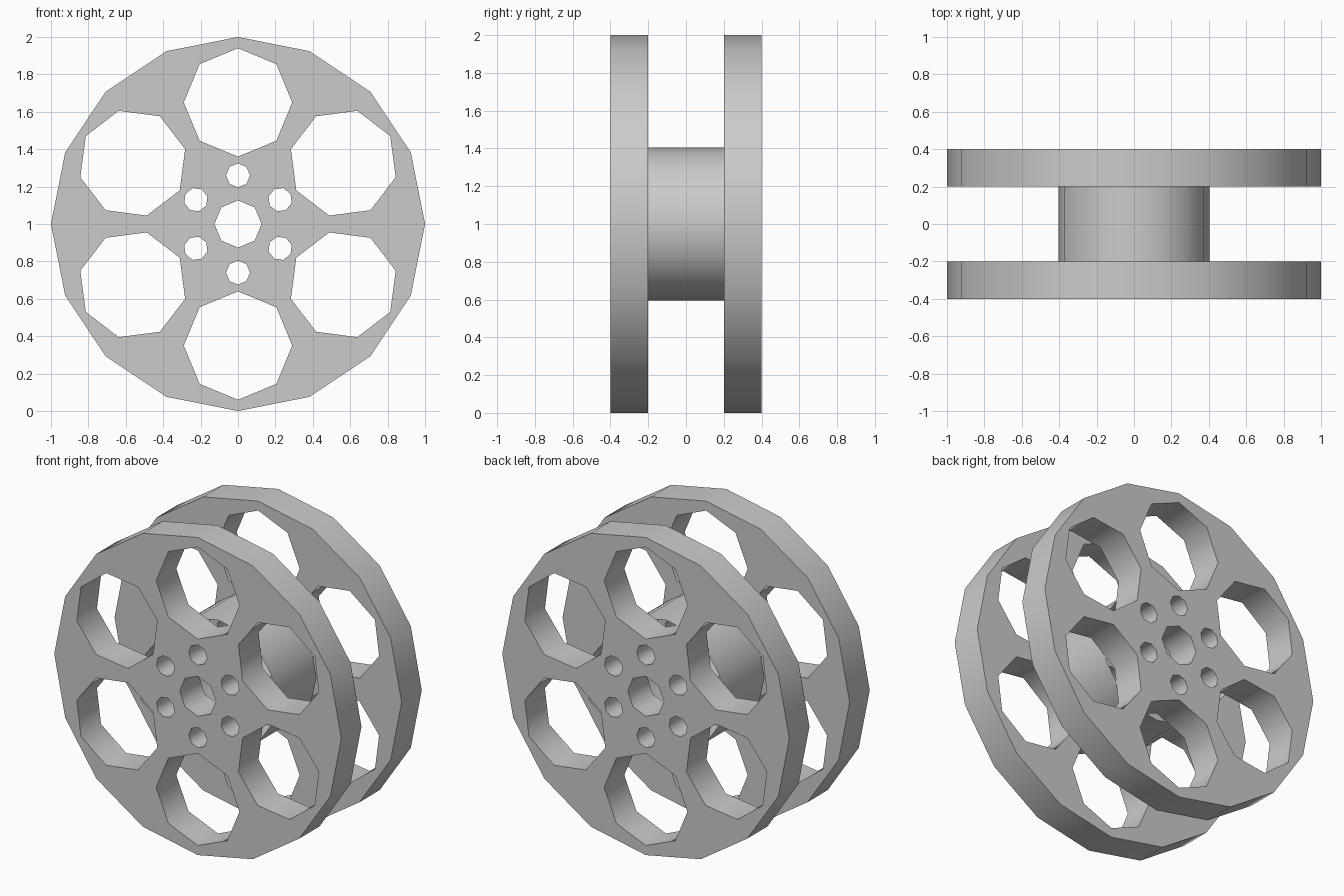
import bpy, bmesh
from math import sin, cos, pi, radians
from mathutils import Vector

if "Cube" in bpy.data.objects:
    bpy.data.objects.remove(bpy.data.objects["Cube"])

CENTRE_Z = 1.0


def ring(bm, dist, angle, radius, sides, y):
    """Closed polygon loop whose centre lies at dist/angle from the axle (0 = up)."""
    verts = []
    for i in range(sides):
        a = angle + 2 * pi * i / sides
        verts.append(bm.verts.new((dist * sin(angle) + radius * sin(a), y,
                                   CENTRE_Z + dist * cos(angle) + radius * cos(a))))
    return [bm.edges.new((verts[i], verts[(i + 1) % sides])) for i in range(sides)]


def finish(bm, name):
    bmesh.ops.recalc_face_normals(bm, faces=bm.faces)
    mesh = bpy.data.meshes.new(name)
    bm.to_mesh(mesh)
    bm.free()
    ob = bpy.data.objects.new(name, mesh)
    bpy.context.collection.objects.link(ob)
    bpy.ops.object.select_all(action='DESELECT')
    ob.select_set(True)
    bpy.context.view_layer.objects.active = ob
    bpy.ops.object.shade_smooth_by_angle(angle=radians(50))


def extrude(bm, geom, depth):
    res = bmesh.ops.extrude_face_region(bm, geom=geom)
    moved = [g for g in res['geom'] if isinstance(g, bmesh.types.BMVert)]
    bmesh.ops.translate(bm, verts=moved, vec=Vector((0, depth, 0)))


# Two side discs with an axle hole, six large windows and six small holes
for name, y in (("front_flange", -0.4), ("back_flange", 0.2)):
    bm = bmesh.new()
    edges = ring(bm, 0, 0, 1.0, 16, y)
    edges += ring(bm, 0, 0, 0.126, 8, y)
    for k in range(6):
        edges += ring(bm, 0.65, k * pi / 3, 0.29, 8, y)
        edges += ring(bm, 0.26, k * pi / 3, 0.064, 8, y)
    bmesh.ops.triangle_fill(bm, use_beauty=True, edges=edges, normal=(0, -1, 0))
    extrude(bm, bm.faces[:], 0.2)
    finish(bm, name)

# Open, hollow hub tube between the discs
bm = bmesh.new()
loop = ring(bm, 0, 0, 0.404, 16, -0.2)
res = bmesh.ops.extrude_edge_only(bm, edges=loop)
moved = [g for g in res['geom'] if isinstance(g, bmesh.types.BMVert)]
bmesh.ops.translate(bm, verts=moved, vec=Vector((0, 0.4, 0)))
finish(bm, "hub_tube")
